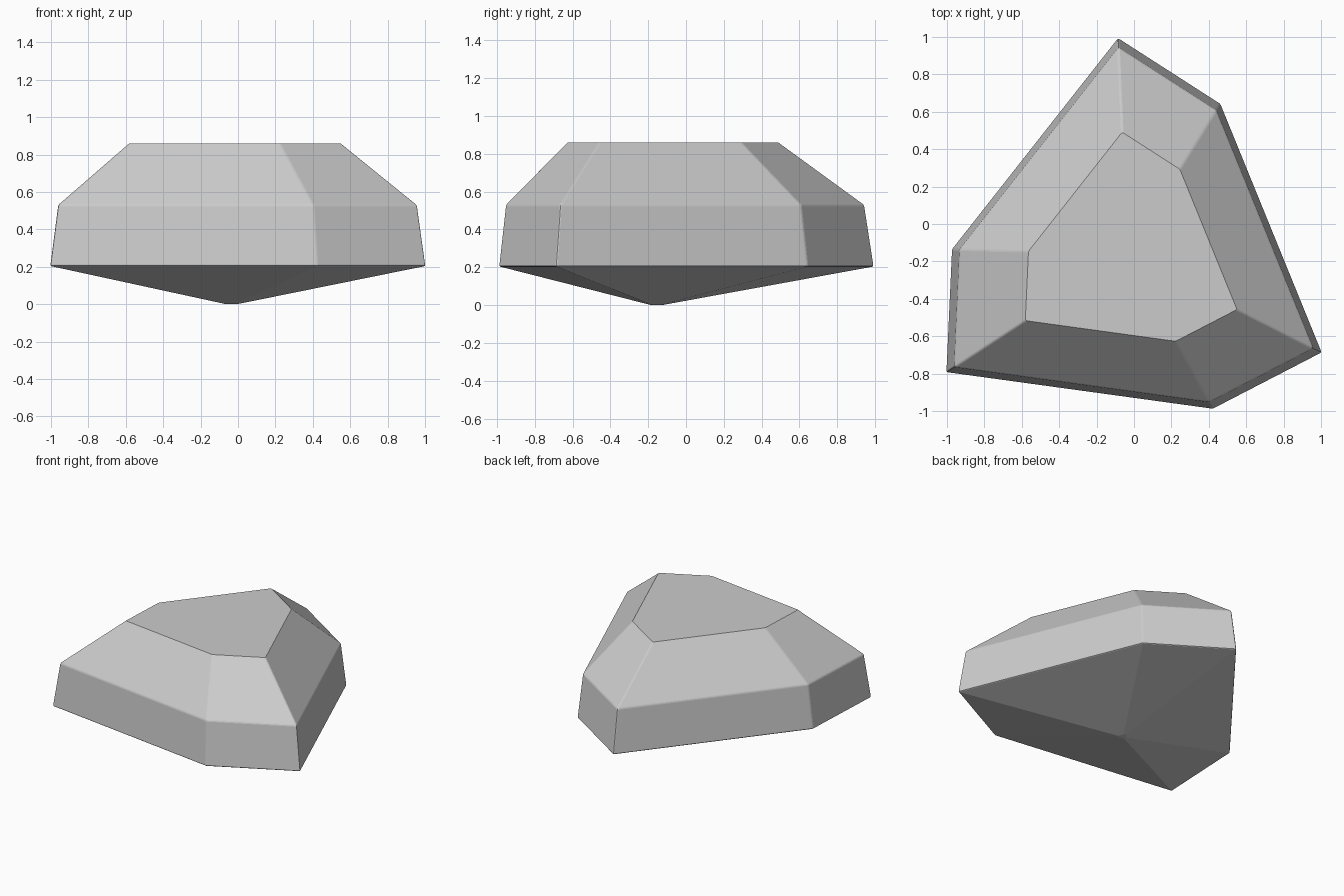
import bpy, bmesh

if "Cube" in bpy.data.objects:
    bpy.data.objects.remove(bpy.data.objects["Cube"])

# Outline of the stone at its widest level, and the point every level shrinks towards
outline = [(-0.085, 0.99), (-0.97, -0.135), (-1.0, -0.79),
           (0.42, -0.985), (1.0, -0.685), (0.46, 0.64)]
cx, cy = -0.035, -0.16
# (height, scale) of each level from base point to flat table
levels = [(0.0, 0.03), (0.204, 1.004), (0.53, 0.96), (0.86, 0.566)]

bm = bmesh.new()
rings = [[bm.verts.new((cx + (x - cx) * s, cy + (y - cy) * s, z)) for x, y in outline]
         for z, s in levels]

# Facets between levels, then base and table
n = len(outline)
for low, high in zip(rings, rings[1:]):
    for i in range(n):
        j = (i + 1) % n
        bm.faces.new((low[i], low[j], high[j], high[i]))
bm.faces.new(rings[0][::-1])
bm.faces.new(rings[-1])
bmesh.ops.recalc_face_normals(bm, faces=bm.faces)

# Slightly worn edges around the girdle; the table rim and base stay crisp
top = set(rings[-1])
base = set(rings[0])
worn = [e for e in bm.edges
        if not (set(e.verts) <= top) and not (set(e.verts) & base)]
bmesh.ops.bevel(bm, geom=worn, offset=0.008, offset_type='OFFSET', segments=2,
                profile=0.5, affect='EDGES', clamp_overlap=True)

mesh = bpy.data.meshes.new("faceted_stone")
bm.to_mesh(mesh)
bm.free()
stone = bpy.data.objects.new("faceted_stone", mesh)
bpy.context.collection.objects.link(stone)
